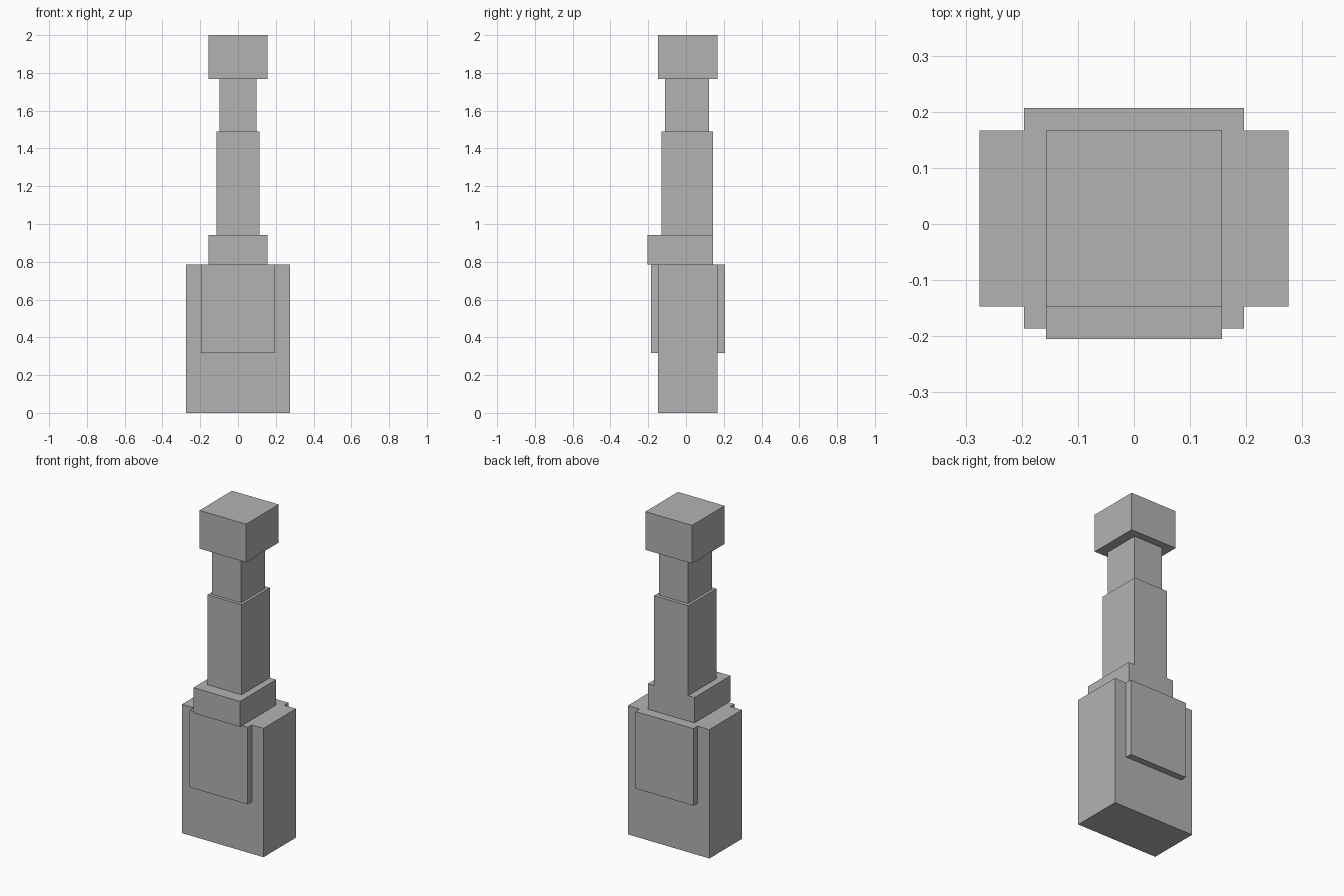
import bpy
import bmesh
from mathutils import Vector

# Remove the default cube
cube = bpy.data.objects.get("Cube")
if cube:
    bpy.data.objects.remove(cube, do_unlink=True)

# Single plain grey
GREY = (0.45, 0.45, 0.45, 1.0)
grey = bpy.data.materials.new("plain_grey")
grey.use_nodes = True
grey.diffuse_color = GREY
bsdf = next(n for n in grey.node_tree.nodes if n.type == 'BSDF_PRINCIPLED')
bsdf.inputs["Base Color"].default_value = GREY


def box(name, half_x, y0, y1, z0, z1):
    """Flat-shaded block, centred on x, between the given y and z limits."""
    bm = bmesh.new()
    bmesh.ops.create_cube(bm, size=1.0)
    bmesh.ops.scale(bm, vec=Vector((2 * half_x, y1 - y0, z1 - z0)), verts=bm.verts)
    bmesh.ops.translate(bm, vec=Vector((0, (y0 + y1) / 2, (z0 + z1) / 2)), verts=bm.verts)
    mesh = bpy.data.meshes.new(name)
    bm.to_mesh(mesh)
    bm.free()
    mesh.materials.append(grey)
    obj = bpy.data.objects.new(name, mesh)
    bpy.context.scene.collection.objects.link(obj)
    return obj


# Base block with a raised panel on the front and the back
box("base_block", 0.275, -0.147, 0.167, 0.0, 0.786)
box("front_panel", 0.196, -0.186, -0.147, 0.316, 0.786)
box("back_panel", 0.196, 0.167, 0.207, 0.316, 0.786)

# Collar reaches forward, its back flush with the shaft
box("collar", 0.157, -0.205, 0.143, 0.786, 0.941)

# Stepped shaft and square cap
box("lower_shaft", 0.115, -0.129, 0.143, 0.941, 1.49)
box("upper_shaft", 0.098, -0.110, 0.122, 1.49, 1.767)
box("cap", 0.157, -0.147, 0.167, 1.767, 2.0)
